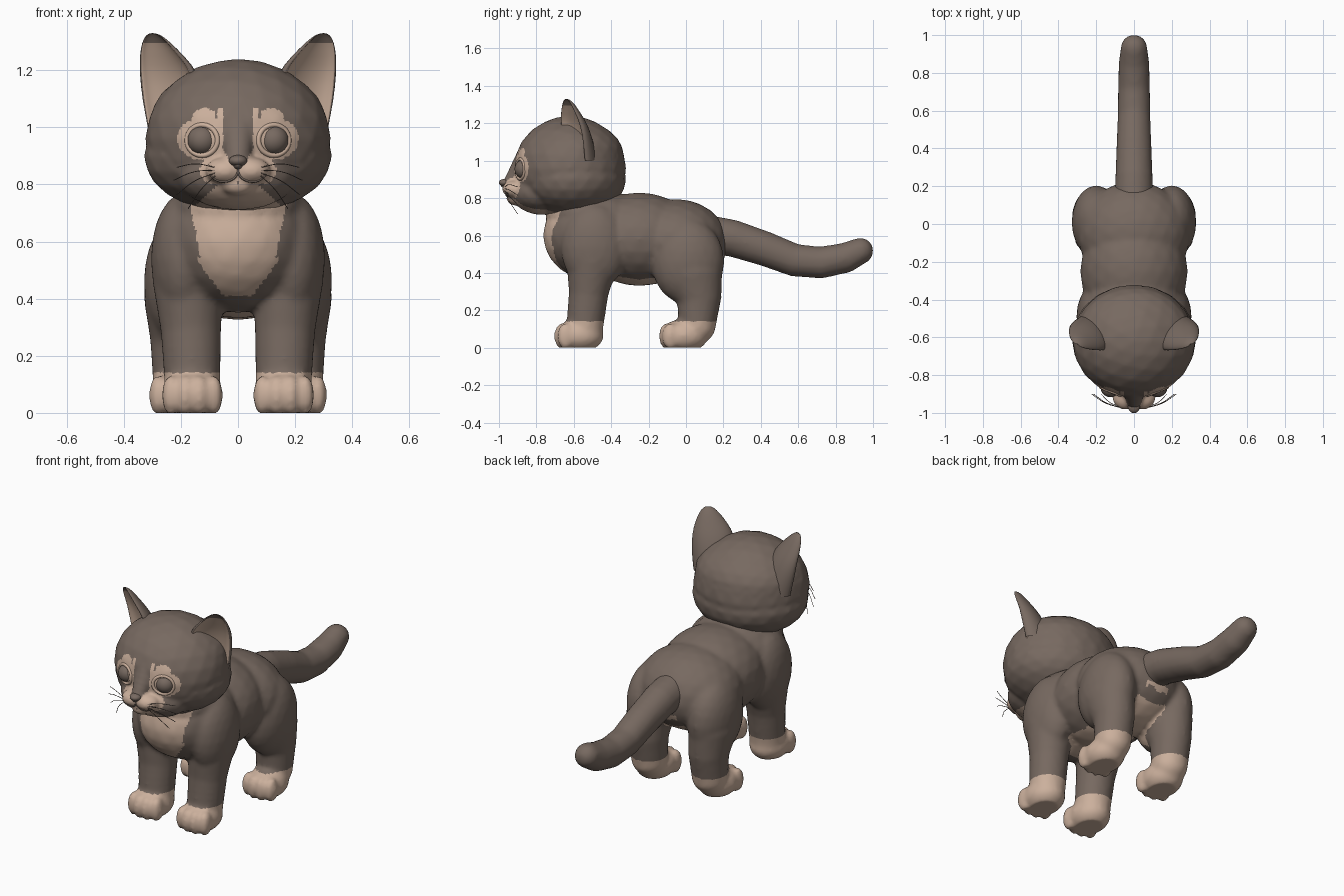
import bpy, bmesh, math
from mathutils import Vector
from mathutils.bvhtree import BVHTree

if "Cube" in bpy.data.objects:
    bpy.data.objects.remove(bpy.data.objects["Cube"])


def material(name, rgb):
    m = bpy.data.materials.new(name)
    m.diffuse_color = (*rgb, 1)
    m.use_nodes = True
    m.node_tree.nodes["Principled BSDF"].inputs["Base Color"].default_value = m.diffuse_color
    return m


FUR = material("grey brown fur", (0.185, 0.142, 0.118))
CREAM = material("cream fur", (0.60, 0.435, 0.335))

# One unit ball, reused for every blob
ball = bmesh.new()
bmesh.ops.create_icosphere(ball, subdivisions=3, radius=1)
ball.verts.ensure_lookup_table()
BALL_V = [tuple(v.co) for v in ball.verts]
BALL_F = [tuple(v.index for v in f.verts) for f in ball.faces]
ball.free()


def add_object(name, data, mats=(FUR, CREAM)):
    ob = bpy.data.objects.new(name, data)
    bpy.context.collection.objects.link(ob)
    for m in mats:
        data.materials.append(m)
    return ob


def blob_mesh(name, blobs):
    verts, faces = [], []
    for x, y, z, rx, ry, rz in blobs:
        o = len(verts)
        verts += [(x + a * rx, y + b * ry, z + c * rz) for a, b, c in BALL_V]
        faces += [(i + o, j + o, k + o) for i, j, k in BALL_F]
    me = bpy.data.meshes.new(name)
    me.from_pydata(verts, [], faces)
    return me


def both(x, y, z, rx, ry, rz):
    return [(s * x, y, z, rx, ry, rz) for s in (-1, 1)]


def chain(points, steps=5):
    """Overlapping ellipsoids swept along a path of (x, y, z, rx, ry, rz)."""
    return [tuple(p + (q - p) * i / steps for p, q in zip(a, b))
            for a, b in zip(points, points[1:]) for i in range(steps + 1)]


def sculpt(name, blobs, voxel, smooth, is_cream=None):
    """Fuse ellipsoids into one smooth skin, flatten at the ground, paint by rule."""
    ob = add_object(name, blob_mesh(name, blobs), ())
    rm = ob.modifiers.new("fuse", 'REMESH')
    rm.mode, rm.voxel_size = 'VOXEL', voxel
    sm = ob.modifiers.new("soften", 'SMOOTH')
    sm.factor, sm.iterations = 0.5, smooth
    dg = bpy.context.evaluated_depsgraph_get()
    me = bpy.data.meshes.new_from_object(ob.evaluated_get(dg))
    ob.modifiers.clear()
    ob.data = me
    me.materials.clear()
    me.materials.append(FUR)
    me.materials.append(CREAM)
    for v in me.vertices:
        if v.co.z < 0:
            v.co.z = 0
    for p in me.polygons:
        p.use_smooth = True
        if is_cream and is_cream(p.center, p.normal):
            p.material_index = 1
    return ob


def tube(name, points, radius):
    cu = bpy.data.curves.new(name, 'CURVE')
    cu.dimensions, cu.bevel_depth, cu.bevel_resolution, cu.resolution_u = '3D', radius, 1, 6
    sp = cu.splines.new('BEZIER')
    sp.bezier_points.add(len(points) - 1)
    for bp, p in zip(sp.bezier_points, points):
        bp.co = p
        bp.handle_left_type = bp.handle_right_type = 'AUTO'
    return add_object(name, cu, (FUR,))


# Body with legs and paws
body = [(0, -0.47, 0.60, 0.275, 0.295, 0.25),
        (0, -0.25, 0.58, 0.285, 0.32, 0.25),
        (0, -0.05, 0.56, 0.30, 0.275, 0.235),
        (0, -0.52, 0.72, 0.23, 0.235, 0.13)]
body += both(0.20, 0.01, 0.46, 0.13, 0.195, 0.23)
body += both(0.19, -0.49, 0.54, 0.115, 0.18, 0.23)
for s in (-1, 1):
    body += chain([(s * 0.175, -0.50, 0.46, 0.125, 0.14, 0.1),
                   (s * 0.165, -0.52, 0.30, 0.108, 0.108, 0.1),
                   (s * 0.16, -0.54, 0.12, 0.10, 0.10, 0.1)])
    body += chain([(s * 0.205, 0.03, 0.40, 0.125, 0.165, 0.12),
                   (s * 0.20, 0.07, 0.27, 0.11, 0.12, 0.1),
                   (s * 0.20, 0.06, 0.12, 0.10, 0.10, 0.1)])
    for px, py in ((0.16, -0.57), (0.205, -0.01)):
        body.append((s * px, py, 0.065, 0.108, 0.13, 0.09))
        for i in range(4):
            dx = (i - 1.5) * 0.05
            body.append((s * px + dx, py - 0.10 + abs(dx) * 0.35, 0.062, 0.032, 0.045, 0.072))


def body_cream(c, n):
    x = abs(c.x)
    if c.z < 0.14:                                         # paws
        return True
    if c.y < -0.5 and n.y < -0.1:                          # bib
        if c.z > 0.54:
            return x < 0.13 + (c.z - 0.54) * 0.2
        return c.z > 0.41 and x < 0.05 + (c.z - 0.41) * 0.75
    if n.z < -0.45 and c.z > 0.26 and x < 0.14:            # belly
        return -0.5 < c.y < 0.15
    return c.y > 0.08 and x < 0.07 and 0.3 < c.z < 0.5     # under the tail


sculpt("body_and_legs", body, 0.0135, 6, body_cream)

# Tail
sculpt("tail", chain([(0, y, z, r, r, r) for y, z, r in (
    (0.12, 0.605, 0.105), (0.25, 0.585, 0.10), (0.42, 0.53, 0.094), (0.58, 0.468, 0.088),
    (0.72, 0.455, 0.086), (0.85, 0.48, 0.082), (0.932, 0.518, 0.071))]), 0.016, 4)

# Head with jaw, cheeks, bridge and muzzle
head = [(0, -0.62, 0.96, 0.325, 0.30, 0.28),
        (0, -0.61, 0.90, 0.33, 0.29, 0.205),
        (0, -0.60, 1.02, 0.31, 0.27, 0.20),
        (0, -0.77, 0.83, 0.21, 0.165, 0.12)]
head += both(0.045, -0.915, 0.848, 0.07, 0.068, 0.048)
head += [(0, -0.91, 0.80, 0.06, 0.05, 0.04)]
head += chain([(0, -0.85, 1.02, 0.07, 0.06, 0.06), (0, -0.925, 0.89, 0.045, 0.05, 0.04)])


def inside(x, z, cx, cz, rx, rz):
    return ((x - cx) / rx) ** 2 + ((z - cz) / rz) ** 2 < 1


def head_cream(c, n):
    x, z = abs(c.x), c.z
    if c.y > -0.68 or n.y > 0.1:
        return False
    if z > 0.865 and x < min(0.052, 0.018 + (z - 0.865) * 0.6):   # nose bridge stays fur
        return False
    if z < 0.80:                                                   # chin
        return x < 0.07 + (0.80 - z) * 1.1
    if 0.072 < x < 0.082 and z > 1.03:                             # split in the brow
        return False
    return (inside(x, z, 0.13, 0.96, 0.082, 0.072)                 # eye patch
            or inside(x, z, 0.115, 1.03, 0.045, 0.037)             # brow
            or (0.05 < x < 0.075 and 0.94 < z < 1.065)
            or (0.03 < x < 0.12 and 0.85 < z < 0.93)
            or inside(x, z, 0.055, 0.848, 0.08, 0.055))            # muzzle


head_ob = sculpt("head", head, 0.0095, 6, head_cream)
tree = BVHTree.FromPolygons([v.co.copy() for v in head_ob.data.vertices],
                            [tuple(p.vertices) for p in head_ob.data.polygons])


def on_face(x, z):
    hit = tree.ray_cast(Vector((x, -2, z)), Vector((0, 1, 0)))[0]
    return hit if hit else Vector((x, -0.9, z))


def plain_blobs(name, blobs):
    me = blob_mesh(name, blobs)
    for p in me.polygons:
        p.use_smooth = True
    add_object(name, me, (FUR,))


# Nose
plain_blobs("nose", [(0, -0.967, 0.883, 0.032, 0.034, 0.02), (0, -0.962, 0.872, 0.018, 0.03, 0.02)])

# Ears: cupped loft, cream on the hollow front
EAR = ((1.00, 0.225, -0.58, 0.110, 0.105), (1.10, 0.235, -0.595, 0.122, 0.095),
       (1.19, 0.245, -0.61, 0.120, 0.075), (1.25, 0.270, -0.625, 0.090, 0.055),
       (1.30, 0.290, -0.635, 0.056, 0.038), (1.325, 0.298, -0.64, 0.028, 0.02),
       (1.33, 0.300, -0.64, 0.008, 0.006))
N = 10


def ear(name, side):
    U, F = Vector((0.87, 0.5, 0)), Vector((0.5, -0.87, 0))
    verts, faces = [], []
    for z, cx, cy, w, d in EAR:
        for k in range(2 * N):
            a = math.pi * (k % N) / (N - 1)
            c, s = math.cos(a), math.sin(a)
            if k < N:
                off = U * (w * c) - F * (d * s)
            else:
                off = U * (-0.84 * w * c) + F * (0.14 * d - 0.6 * d * s)
            p = Vector((cx, cy, z)) + off
            verts.append((p.x * side, p.y, p.z))
    M = 2 * N
    for r in range(len(EAR) - 1):
        for k in range(M):
            j = (k + 1) % M
            q = (r * M + k, r * M + j, (r + 1) * M + j, (r + 1) * M + k)
            faces.append(q if side > 0 else q[::-1])
    top = tuple(range((len(EAR) - 1) * M, len(EAR) * M))
    faces.append(top if side > 0 else top[::-1])
    me = bpy.data.meshes.new(name)
    me.from_pydata(verts, [], faces)
    ob = add_object(name, me)
    for i, p in enumerate(me.polygons):
        p.use_smooth = True
        p.material_index = int(i < 4 * M and N <= i % M < M - 1)
    ob.modifiers.new("smooth", 'SUBSURF').levels = 1


for side, tag in ((-1, "left"), (1, "right")):
    ear("ear_" + tag, side)

    # Eye with a cream lid ring
    spot = on_face(side * 0.125, 0.955)
    plain_blobs("eye_" + tag, [(spot.x, spot.y + 0.028, spot.z, 0.052, 0.052, 0.052)])
    lid = tube("eyelid_" + tag, [spot + Vector((0.053 * math.cos(a), 0.008 + 0.022 * side * math.cos(a),
                                                0.053 * math.sin(a)))
                                 for a in (i * math.pi / 6 for i in range(12))], 0.009)
    lid.data.splines[0].use_cyclic_u = True
    lid.data.bevel_resolution = 3
    lid.data.materials[0] = CREAM

    # Mouth line and whiskers
    tube("mouth_" + tag, [on_face(side * x, z) for x, z in
                          ((0.001, 0.862), (0.004, 0.835), (0.035, 0.812), (0.075, 0.815),
                           (0.095, 0.832))], 0.004)
    for i, (x, z) in enumerate(((0.215, 0.86), (0.225, 0.815), (0.215, 0.765), (0.175, 0.715))):
        root = on_face(side * 0.08, 0.86 - i * 0.01)
        tip = Vector((side * x, -0.90, z))
        tube("whisker_%s_%d" % (tag, i + 1),
             [root, root.lerp(tip, 0.5) + Vector((0, -0.012, 0.012)), tip], 0.0016)
